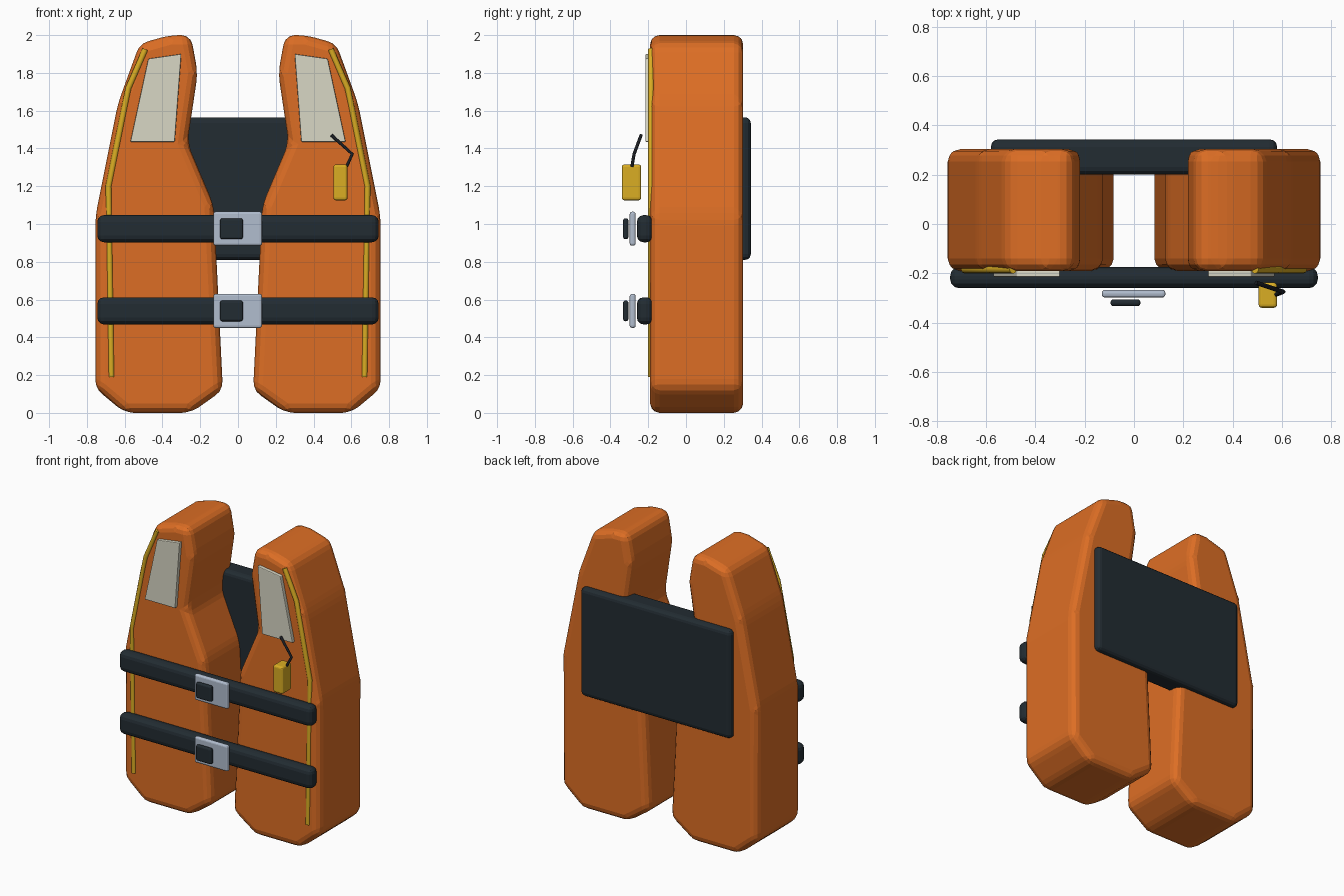
import bpy
import bmesh

cube = bpy.data.objects.get("Cube")
if cube:
    bpy.data.objects.remove(cube, do_unlink=True)


def material(name, rgb):
    mat = bpy.data.materials.new(name)
    mat.use_nodes = True
    mat.diffuse_color = (*rgb, 1)
    bsdf = next(n for n in mat.node_tree.nodes if n.type == "BSDF_PRINCIPLED")
    bsdf.inputs["Base Color"].default_value = (*rgb, 1)
    return mat


ORANGE = material("orange foam", (0.72, 0.155, 0.018))
NAVY = material("dark navy webbing", (0.016, 0.025, 0.032))
SILVER = material("pale silver buckle", (0.44, 0.51, 0.62))
CREAM = material("reflective cream", (0.69, 0.68, 0.56))
YELLOW = material("yellow trim", (0.70, 0.42, 0.017))
BLACK = material("black cord", (0.010, 0.012, 0.016))


def link(name, data, mat):
    obj = bpy.data.objects.new(name, data)
    bpy.context.collection.objects.link(obj)
    data.materials.append(mat)
    return obj


def prism(name, outline, y0, y1, mat, bevel=0.0, segments=3):
    """Extrude an x-z outline from y0 to y1 and round its edges."""
    bm = bmesh.new()
    face = bm.faces.new([bm.verts.new((x, y0, z)) for x, z in outline])
    out = bmesh.ops.extrude_face_region(bm, geom=[face])
    moved = [v for v in out["geom"] if isinstance(v, bmesh.types.BMVert)]
    bmesh.ops.translate(bm, verts=moved, vec=(0, y1 - y0, 0))
    bmesh.ops.recalc_face_normals(bm, faces=bm.faces)
    mesh = bpy.data.meshes.new(name)
    bm.to_mesh(mesh)
    bm.free()
    obj = link(name, mesh, mat)
    if bevel:
        mod = obj.modifiers.new("rounded edges", "BEVEL")
        mod.width = bevel
        mod.segments = segments
        mod.limit_method = "NONE"
    return obj


def box(name, x, y, z, mat, bevel, segments=3):
    outline = [(x[0], z[0]), (x[1], z[0]), (x[1], z[1]), (x[0], z[1])]
    return prism(name, outline, *y, mat, bevel, segments)


def tube(name, points, radius, mat):
    curve = bpy.data.curves.new(name, "CURVE")
    curve.dimensions = "3D"
    curve.bevel_depth = radius
    curve.bevel_resolution = 2
    curve.use_fill_caps = True
    spline = curve.splines.new("POLY")
    spline.points.add(len(points) - 1)
    for point, co in zip(spline.points, points):
        point.co = (*co, 1)
    return link(name, curve, mat)


# Outlines for the left half
PANEL = [(0.25, 0.0), (0.60, 0.0), (0.755, 0.13), (0.755, 1.04),
         (0.635, 1.64), (0.52, 1.955), (0.36, 2.0), (0.25, 2.0),
         (0.213, 1.80), (0.268, 1.43), (0.128, 1.10), (0.08, 0.12)]
PATCH = [(0.335, 1.435), (0.57, 1.435), (0.475, 1.875), (0.30, 1.90)]
PIPING = [(0.67, 0.19), (0.685, 1.20), (0.58, 1.72), (0.49, 1.925)]

for side, s in (("left", 1), ("right", -1)):
    # Foam body, reflective shoulder patch and seam piping
    prism(side + "_foam_panel", [(s * x, z) for x, z in PANEL],
          -0.19, 0.303, ORANGE, 0.05)
    prism(side + "_reflective_patch", [(s * x, z) for x, z in PATCH],
          -0.215, -0.187, CREAM, 0.005, 2)
    tube(side + "_piping", [(s * x, -0.185, z) for x, z in PIPING],
         0.016, YELLOW)

# Back panel joining both halves
box("back_panel", (-0.58, 0.58), (0.2, 0.343), (0.81, 1.565), NAVY, 0.03)

# Straps with buckles
for level, z in (("upper", 0.975), ("lower", 0.54)):
    box(level + "_strap", (-0.745, 0.745), (-0.26, -0.175),
        (z - 0.072, z + 0.072), NAVY, 0.036)
    box(level + "_buckle", (-0.13, 0.127), (-0.298, -0.267),
        (z - 0.09, z + 0.09), SILVER, 0.012)
    box(level + "_buckle_button", (-0.095, 0.026), (-0.333, -0.305),
        (z - 0.055, z + 0.055), NAVY, 0.012)

# Whistle on a cord
box("whistle", (0.505, 0.58), (-0.34, -0.237), (1.125, 1.315), YELLOW, 0.014)
tube("whistle_cord", [(0.495, -0.238, 1.47), (0.605, -0.275, 1.37),
                      (0.575, -0.286, 1.305)], 0.009, BLACK)
